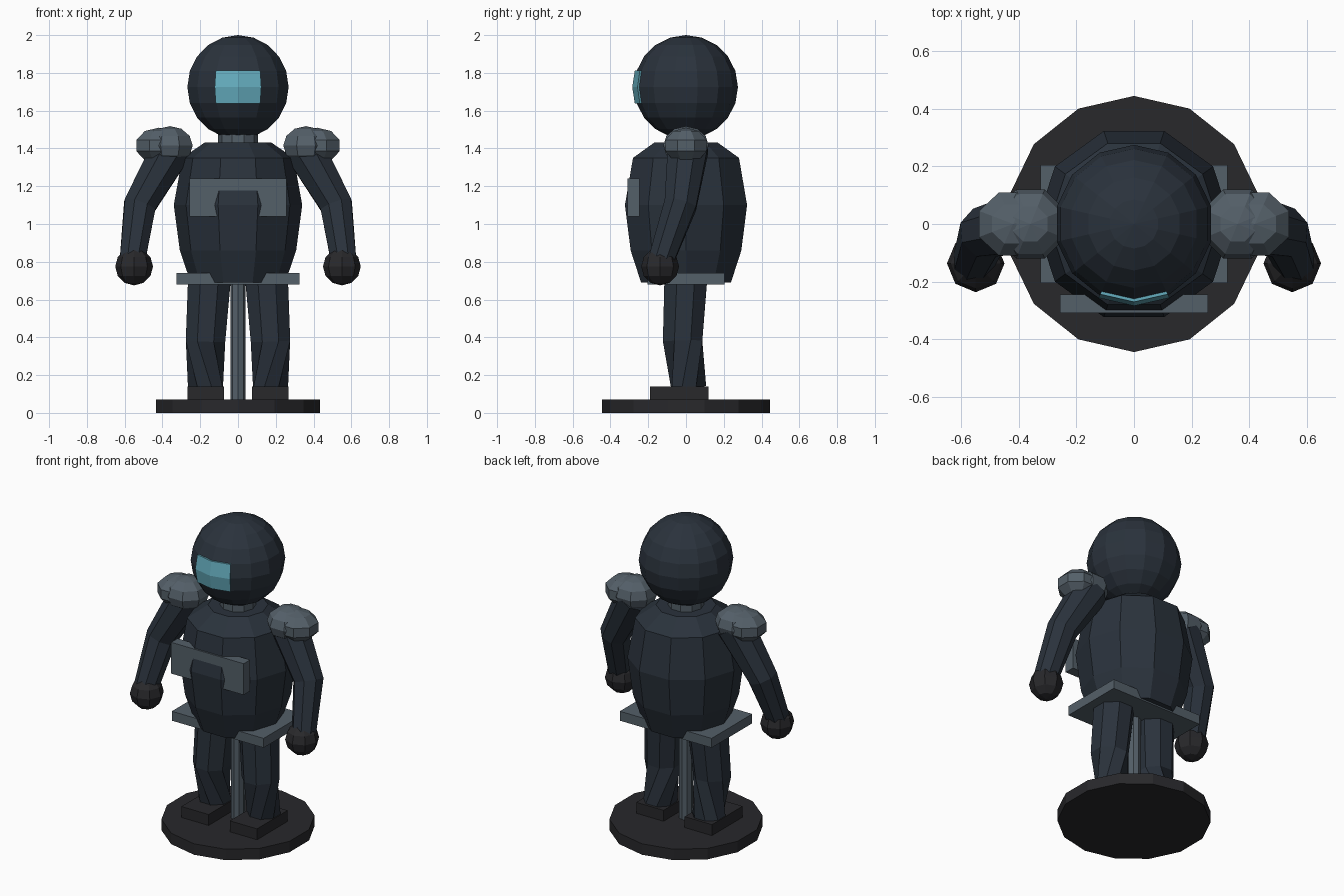
import bpy, bmesh
from math import sin, cos, pi, radians
from mathutils import Vector

if "Cube" in bpy.data.objects:
    bpy.data.objects.remove(bpy.data.objects["Cube"])


def material(name, rgb):
    m = bpy.data.materials.new(name)
    m.diffuse_color = (*rgb, 1)
    m.use_nodes = True
    m.node_tree.nodes["Principled BSDF"].inputs["Base Color"].default_value = m.diffuse_color
    return m


NAVY = material("navy", (0.023, 0.032, 0.045))
GREY = material("grey", (0.088, 0.115, 0.14))
BLACK = material("black", (0.021, 0.021, 0.024))
GLASS = material("glass", (0.13, 0.42, 0.52))


def add(name, bm, mat, mirror=False):
    bmesh.ops.remove_doubles(bm, verts=bm.verts, dist=1e-5)
    bmesh.ops.recalc_face_normals(bm, faces=bm.faces)
    mesh = bpy.data.meshes.new(name)
    bm.to_mesh(mesh)
    bm.free()
    mesh.materials.append(mat)
    ob = bpy.data.objects.new(name, mesh)
    bpy.context.collection.objects.link(ob)
    if mirror:
        ob.modifiers.new("mirror", 'MIRROR').use_mirror_merge = False
    return ob


def skin(rings):
    """Bridge a list of point rings and cap both ends."""
    bm = bmesh.new()
    vs = [[bm.verts.new(p) for p in r] for r in rings]
    n = len(vs[0])
    for a, b in zip(vs, vs[1:]):
        for i in range(n):
            j = (i + 1) % n
            bm.faces.new((a[i], a[j], b[j], b[i]))
    bm.faces.new(vs[0][::-1])
    bm.faces.new(vs[-1])
    return bm


def lathe(name, profile, sides, mat, start=0.0, centre=(0, 0, 0), scale=(1, 1, 1), mirror=False):
    c = Vector(centre)
    rings = [[c + Vector((r * cos(start + 2 * pi * i / sides) * scale[0],
                          r * sin(start + 2 * pi * i / sides) * scale[1],
                          z * scale[2])) for i in range(sides)] for r, z in profile]
    return add(name, skin(rings), mat, mirror)


def ball(name, centre, radii, sides, bands, mat, start=0.0, mirror=False):
    prof = [(max(sin(pi * k / bands), 1e-4), -cos(pi * k / bands)) for k in range(bands + 1)]
    return lathe(name, prof, sides, mat, start, centre, radii, mirror)


def tube(name, path, sides, mat, mirror=True):
    """Limb through (point, radius, twist in degrees) stations."""
    pts = [Vector(p[0]) for p in path]
    rings = []
    for k, (_, r, twist) in enumerate(path):
        t = (pts[min(k + 1, len(pts) - 1)] - pts[max(k - 1, 0)]).normalized()
        u = Vector((0, 1, 0)).cross(t).normalized()
        v = t.cross(u)
        angles = [radians(twist) + 2 * pi * (i + 0.5) / sides for i in range(sides)]
        rings.append([pts[k] + r * (u * cos(a) + v * sin(a)) for a in angles])
    return add(name, skin(rings), mat, mirror)


def box(name, lo, hi, mat, mirror=False):
    rings = [[(lo[0], lo[1], z), (hi[0], lo[1], z), (hi[0], hi[1], z), (lo[0], hi[1], z)]
             for z in (lo[2], hi[2])]
    return add(name, skin(rings), mat, mirror)


# display stand
lathe("stand_base", [(0.445, 0), (0.445, 0.07)], 14, BLACK, pi / 2)
lathe("stand_post", [(0.04, 0.06), (0.04, 0.75)], 8, GREY)

# body
lathe("torso", [(0.25, 0.69), (0.308, 0.86), (0.34, 1.1), (0.295, 1.35), (0.175, 1.432)], 10, NAVY)
lathe("neck", [(0.105, 1.4), (0.105, 1.52)], 10, GREY)
box("chest_plate", (-0.257, -0.31, 1.04), (0.257, -0.245, 1.24), GREY)
box("belt_plate", (-0.325, -0.205, 0.68), (0.325, 0.205, 0.74), GREY)

# head
HEAD, R = (0, 0, 1.725), 0.275
ball("head", HEAD, (R, R, R), 14, 10, NAVY, pi / 2)

# visor: the four front facets of the head, lifted outwards
S = 1.035
rings = []
for polar in (108, 90, 72):
    ring = []
    for a, s in ((-1, S), (0, S), (1, S), (1, 0.93), (0, 0.93), (-1, 0.93)):
        az = a * 2 * pi / 14
        p = radians(polar)
        ring.append(Vector(HEAD) + Vector((sin(p) * sin(az) * R * s,
                                           -sin(p) * cos(az) * R * s, cos(p) * R * S)))
    rings.append(ring)
add("visor", skin(rings), GLASS)

# arms, hands and shoulder pads
tube("arms", [((0.35, 0.01, 1.4), 0.115, 0), ((0.52, -0.03, 1.1), 0.092, 0),
              ((0.56, -0.135, 0.8), 0.072, 0)], 8, NAVY)
ball("hands", (0.55, -0.137, 0.775), (0.1, 0.1, 0.1), 8, 6, BLACK, mirror=True)
ball("shoulder_domes", (0.36, 0, 1.415), (0.13, 0.13, 0.103), 8, 6, GREY, pi / 8, True)
ball("shoulder_pads", (0.42, 0, 1.415), (0.135, 0.125, 0.095), 8, 5, GREY, pi / 8, True)

# legs and feet
tube("legs", [((0.15, 0, 0.73), 0.123, 0), ((0.172, -0.018, 0.38), 0.113, 0),
              ((0.172, 0.015, 0.13), 0.1, 45)], 8, NAVY)
box("feet", (0.075, -0.19, 0.06), (0.268, 0.12, 0.14), BLACK, True)
